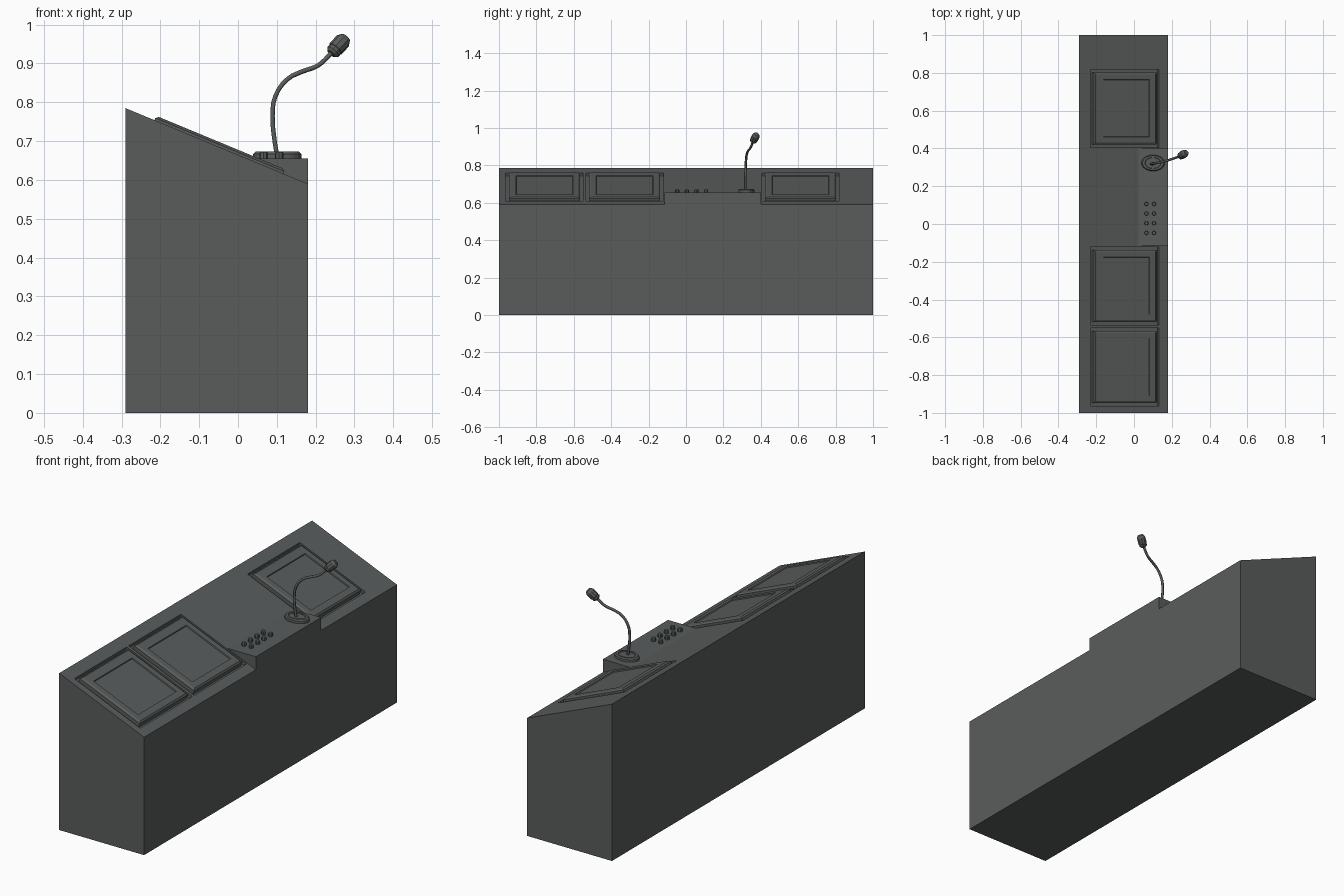
import bpy, bmesh, math
from mathutils import Matrix, Vector

if "Cube" in bpy.data.objects:
    bpy.data.objects.remove(bpy.data.objects["Cube"])

grey = bpy.data.materials.new("dark grey")
grey.diffuse_color = (0.1, 0.108, 0.107, 1)
grey.use_nodes = True
grey.node_tree.nodes["Principled BSDF"].inputs["Base Color"].default_value = grey.diffuse_color


def make(name, bm):
    bmesh.ops.recalc_face_normals(bm, faces=bm.faces)
    me = bpy.data.meshes.new(name)
    bm.to_mesh(me)
    bm.free()
    me.materials.append(grey)
    ob = bpy.data.objects.new(name, me)
    bpy.context.collection.objects.link(ob)
    return ob


def loft(name, rings, mat):
    """Skin a stack of equal-length rings, capped at both ends."""
    bm = bmesh.new()
    vs = [[bm.verts.new(mat @ Vector(p)) for p in r] for r in rings]
    n = len(vs[0])
    for a, b in zip(vs, vs[1:]):
        for i in range(n):
            j = (i + 1) % n
            bm.faces.new((a[i], a[j], b[j], b[i]))
    bm.faces.new(vs[0][::-1])
    bm.faces.new(vs[-1])
    return make(name, bm)


def rect(u, v, h, du=0):
    return [(-u + du, -v, h), (u + du, -v, h), (u + du, v, h), (-u + du, v, h)]


def lathe(name, profile, sides, mat):
    rings = [[(r * math.cos(2 * math.pi * i / sides), r * math.sin(2 * math.pi * i / sides), h)
              for i in range(sides)] for r, h in profile]
    return loft(name, rings, mat)


# Desk body: sloped top with a level shelf rising at the back edge
XF, XB, ZF, ZB = -0.29, 0.18, 0.785, 0.59
SX, SZ, S0, S1 = 0.023, 0.655, -0.115, 0.40
slope = (ZB - ZF) / (XB - XF)
bm = bmesh.new()
V = lambda x, y, z: bm.verts.new((x, y, z))
b = [V(XF, -1, 0), V(XB, -1, 0), V(XB, 1, 0), V(XF, 1, 0)]
f0, f1, k0, k1 = V(XF, -1, ZF), V(XF, 1, ZF), V(XB, -1, ZB), V(XB, 1, ZB)
sx = XF + (SZ - ZF) / slope
l0, l1, h0, h1 = V(XB, S0, ZB), V(XB, S1, ZB), V(XB, S0, SZ), V(XB, S1, SZ)
e0, e1 = V(sx, S0, SZ), V(sx, S1, SZ)
for f in (b, (b[0], b[3], f1, f0), (b[0], b[1], k0, f0), (b[3], b[2], k1, f1),
          (f0, f1, k1, l1, e1, e0, l0, k0), (e0, h0, h1, e1), (e0, l0, h0), (e1, l1, h1),
          (b[1], b[2], k1, l1, h1, h0, l0, k0)):
    bm.faces.new(f)
body = make("desk_body", bm)

# Three screens, each a raised plate sitting in a recess cut in the slope
PX = -0.049
for n, y in enumerate((-0.757, -0.328, 0.612)):
    m = Matrix.Translation((PX, y, ZF + slope * (PX - XF))) @ Matrix.Rotation(-math.atan(slope), 4, 'Y')
    cutter = loft("recess_cutter_%d" % n, [rect(0.197, 0.207, -0.02), rect(0.197, 0.207, 0.03)], m)
    cutter.hide_render = True
    cutter.hide_viewport = True
    mod = body.modifiers.new("recess", 'BOOLEAN')
    mod.operation, mod.solver, mod.object = 'DIFFERENCE', 'EXACT', cutter
    loft("screen_%d" % n, [rect(0.180, 0.190, -0.021), rect(0.180, 0.190, 0.006),
                           rect(0.172, 0.180, 0.012), rect(0.133, 0.152, 0.012, 0.005),
                           rect(0.131, 0.150, 0.007, 0.005)], m)

# Two rows of push buttons on the shelf
for x in (0.066, 0.106):
    for y in (-0.047, 0.004, 0.055, 0.106):
        lathe("button", [(0.011, -0.005), (0.011, 0.014), (0.009, 0.017)], 8,
              Matrix.Translation((x, y, SZ)))

# Microphone base: an oval stepped disc
lathe("microphone_base", [(1, -0.004), (1, 0.012), (0.9, 0.018), (0.7, 0.018), (0.66, 0.014)], 24,
      Matrix.Translation((0.101, 0.323, SZ)) @ Matrix.Diagonal((0.062, 0.043, 1, 1)))

# Microphone gooseneck
path = [(0.101, 0.317, 0.66), (0.093, 0.317, 0.71), (0.089, 0.318, 0.765), (0.096, 0.32, 0.815),
        (0.128, 0.325, 0.860), (0.165, 0.333, 0.879), (0.205, 0.345, 0.894), (0.232, 0.355, 0.918),
        (0.25, 0.362, 0.938)]
cu = bpy.data.curves.new("microphone_neck", 'CURVE')
cu.dimensions = '3D'
cu.bevel_depth, cu.bevel_resolution, cu.resolution_u = 0.0065, 1, 3
cu.use_fill_caps = True
sp = cu.splines.new('BEZIER')
sp.bezier_points.add(len(path) - 1)
for p, co in zip(sp.bezier_points, path):
    p.co = co
    p.handle_left_type = p.handle_right_type = 'AUTO'
cu.materials.append(grey)
bpy.context.collection.objects.link(bpy.data.objects.new("microphone_neck", cu))

# Microphone head
a, t = Vector((0.240, 0.357, 0.925)), Vector((0.279, 0.379, 0.968))
lathe("microphone_head", [(0.012, 0), (0.019, 0.007), (0.019, 0.016), (0.021, 0.018),
                          (0.021, 0.048), (0.014, 0.060)], 10,
      Matrix.Translation(a) @ (t - a).to_track_quat('Z', 'Y').to_matrix().to_4x4())
